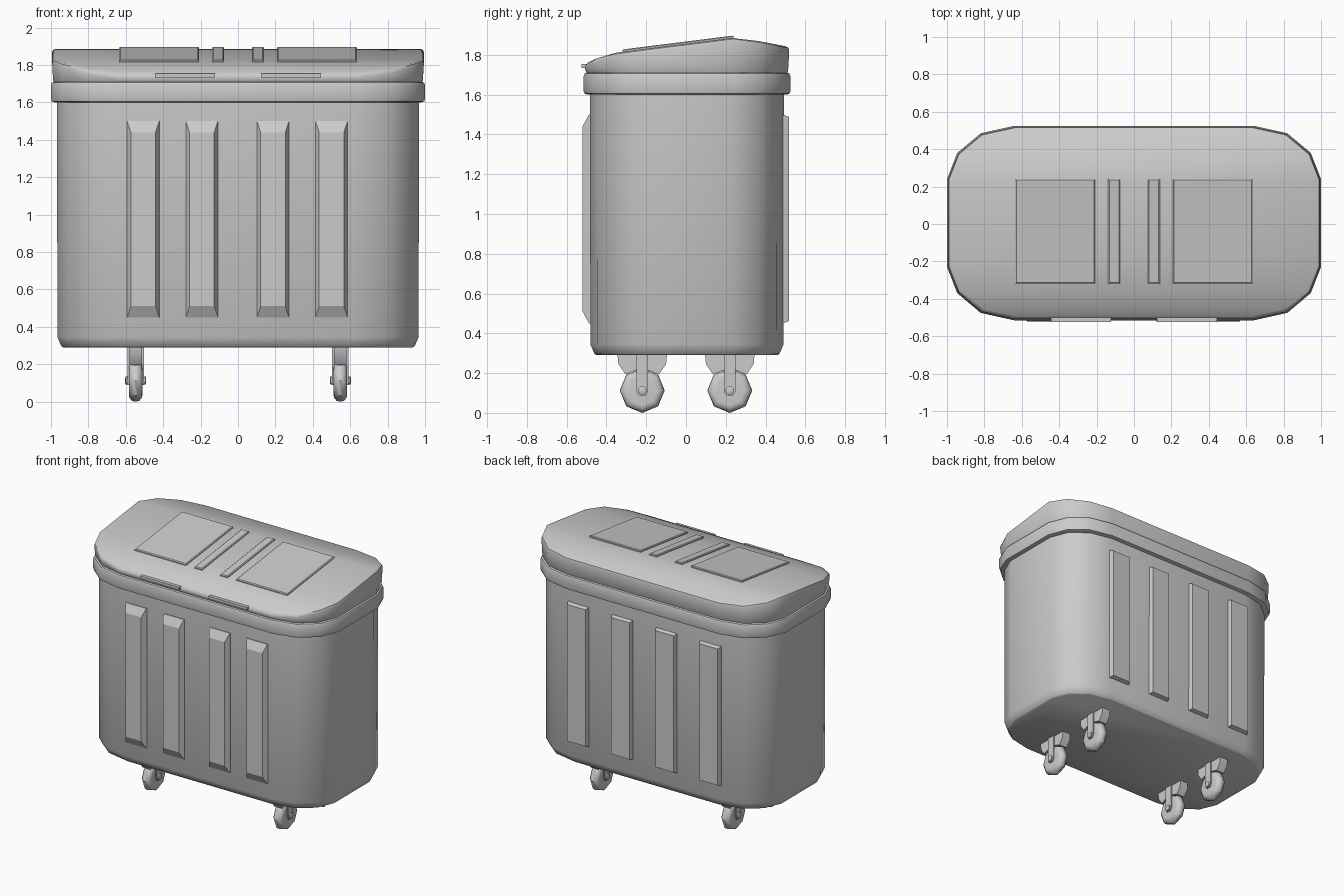
import bpy, bmesh, math

if "Cube" in bpy.data.objects:
    bpy.data.objects.remove(bpy.data.objects["Cube"])

# right half of the plan outline, from back to front
HALF = [(0.64, 0.525), (0.82, 0.485), (0.945, 0.38), (1.0, 0.24),
        (1.0, -0.23), (0.945, -0.37), (0.82, -0.475), (0.64, -0.515)]


def finish(name, bm, angle=35):
    bmesh.ops.recalc_face_normals(bm, faces=bm.faces)
    me = bpy.data.meshes.new(name)
    bm.to_mesh(me)
    bm.free()
    ob = bpy.data.objects.new(name, me)
    bpy.context.collection.objects.link(ob)
    bpy.ops.object.select_all(action='DESELECT')
    ob.select_set(True)
    bpy.context.view_layer.objects.active = ob
    bpy.ops.object.shade_smooth_by_angle(angle=math.radians(angle))
    return ob


def loft(name, loops, angle=35, strip_top=False):
    """Skin a stack of closed loops and cap both ends."""
    bm = bmesh.new()
    rings = [[bm.verts.new(p) for p in lp] for lp in loops]
    n = len(rings[0])
    for a, b in zip(rings, rings[1:]):
        for i in range(n):
            j = (i + 1) % n
            bm.faces.new((a[i], a[j], b[j], b[i]))
    bm.faces.new(rings[0])
    top = rings[-1]
    if strip_top:  # left-to-right quads, so the top can follow a curve
        for i in range(n // 2 - 1):
            bm.faces.new((top[i], top[i + 1], top[n - 2 - i], top[n - 1 - i]))
    else:
        bm.faces.new(top)
    return finish(name, bm, angle)


def plan(inset, z):
    """Outline loop shrunk by inset; z is a number or a function of y."""
    right = [(x * (1 - inset), 0.005 + (y - 0.005) * (1 - inset / 0.52)) for x, y in HALF]
    pts = right + [(-x, y) for x, y in reversed(right)]
    return [(x, y, z(y) if callable(z) else z) for x, y in pts]


def rect(x0, x1, y0, y1, inset=0):
    x0, x1, y0, y1 = x0 + inset, x1 - inset, y0 + inset, y1 - inset
    return [(x0, y0), (x1, y0), (x1, y1), (x0, y1)]


def box(name, x0, x1, y0, y1, z0, z1):
    return loft(name, [[(x, y, z) for x, y in rect(x0, x1, y0, y1)] for z in (z0, z1)])


def lid_z(y):
    prof = [(-0.52, 1.745), (-0.47, 1.775), (-0.37, 1.808), (-0.23, 1.827),
            (0.24, 1.886), (0.38, 1.867), (0.53, 1.837)]
    y = max(-0.52, min(0.53, y))
    for (a, za), (b, zb) in zip(prof, prof[1:]):
        if y <= b:
            return za + (zb - za) * (y - a) / (b - a)


# bin body and rim
loft("bin_body", [plan(0.065, 0.29), plan(0.055, 0.297), plan(0.034, 0.345), plan(0.033, 1.65)])
loft("rim", [plan(0.02, 1.60), plan(0.004, 1.605), plan(0, 1.62), plan(0, 1.69),
             plan(0.005, 1.705), plan(0.02, 1.712)])

# sloping lid
loft("lid", [plan(0.018, 1.705), plan(0.012, 1.715), plan(0.006, lambda y: lid_z(y) - 0.02),
             plan(0.01, lambda y: lid_z(y) - 0.006), plan(0.022, lid_z)], strip_top=True)


# raised panels and strips on the lid
def lid_panel(name, x0, x1):
    def level(inset, h):
        return [(x, y, 1.827 + (y + 0.23) * 0.1255 + h)
                for x, y in rect(x0, x1, -0.32, 0.24, inset)]
    loft(name, [level(0, -0.02), level(0, 0.006), level(0.006, 0.011)])


for s in (-1, 1):
    for part, a, b in (("lid_panel", 0.208, 0.635), ("lid_strip", 0.075, 0.138)):
        lid_panel(part, min(s * a, s * b), max(s * a, s * b))
    # front grip
    cx = s * 0.283
    box("lid_grip", cx - 0.16, cx + 0.16, -0.525, -0.48, 1.733, 1.753)


# vertical ribs on the front and back walls
def rib(name, cx, side, w, depth, bevel_x, bevel_z):
    base, out = side * 0.47, side * (0.49 + depth)
    wall = side * 0.488

    def level(y, ix, iz):
        return [(cx + sx * (w - ix), y, 0.975 + sz * (0.525 - iz))
                for sx, sz in ((-1, -1), (1, -1), (1, 1), (-1, 1))]
    loft(name, [level(base, 0, 0), level(wall, 0, 0), level(out, bevel_x, bevel_z)], 25)


for cx in (-0.507, -0.193, 0.187, 0.5):
    rib("front_rib", cx, -1, 0.086, 0.03, 0.02, 0.06)
for cx in (-0.55, -0.184, 0.184, 0.55):
    rib("back_rib", cx, 1, 0.088, 0.028, 0.012, 0.012)


# casters
def disc_stack(name, cx, cy, cz, sections, n):
    """Wheel-like solid along x from (offset, radius) sections."""
    loft(name, [[(cx + dx, cy + r * math.sin(2 * math.pi * i / n),
                  cz - r * math.cos(2 * math.pi * i / n)) for i in range(n)]
                for dx, r in sections], 40)


COVER = [(0.125, 0.30), (0.12, 0.245), (0.085, 0.195), (0.03, 0.215)]
for cx in (-0.547, 0.547):
    for cy in (-0.22, 0.22):
        disc_stack("caster_wheel", cx, cy, 0.113,
                   [(-0.036, 0.075), (-0.034, 0.092), (-0.018, 0.11), (0, 0.113),
                    (0.018, 0.11), (0.034, 0.092), (0.036, 0.075)], 8)
        disc_stack("caster_axle", cx, cy, 0.113, [(-0.056, 0.015), (-0.053, 0.022),
                                                  (0.053, 0.022), (0.056, 0.015)], 10)
        outline = COVER + [(-y, z) for y, z in reversed(COVER)]
        loft("caster_cover", [[(cx + dx, cy + y, z) for y, z in outline]
                              for dx in (-0.034, 0.034)])
        for s in (-1, 1):
            x = cx + s * 0.039
            fork = [(-0.03, 0.30), (-0.03, 0.11), (-0.018, 0.088),
                    (0.018, 0.088), (0.03, 0.11), (0.03, 0.30)]
            loft("caster_fork", [[(x + d, cy + y, z) for y, z in fork] for d in (-0.005, 0.005)])
